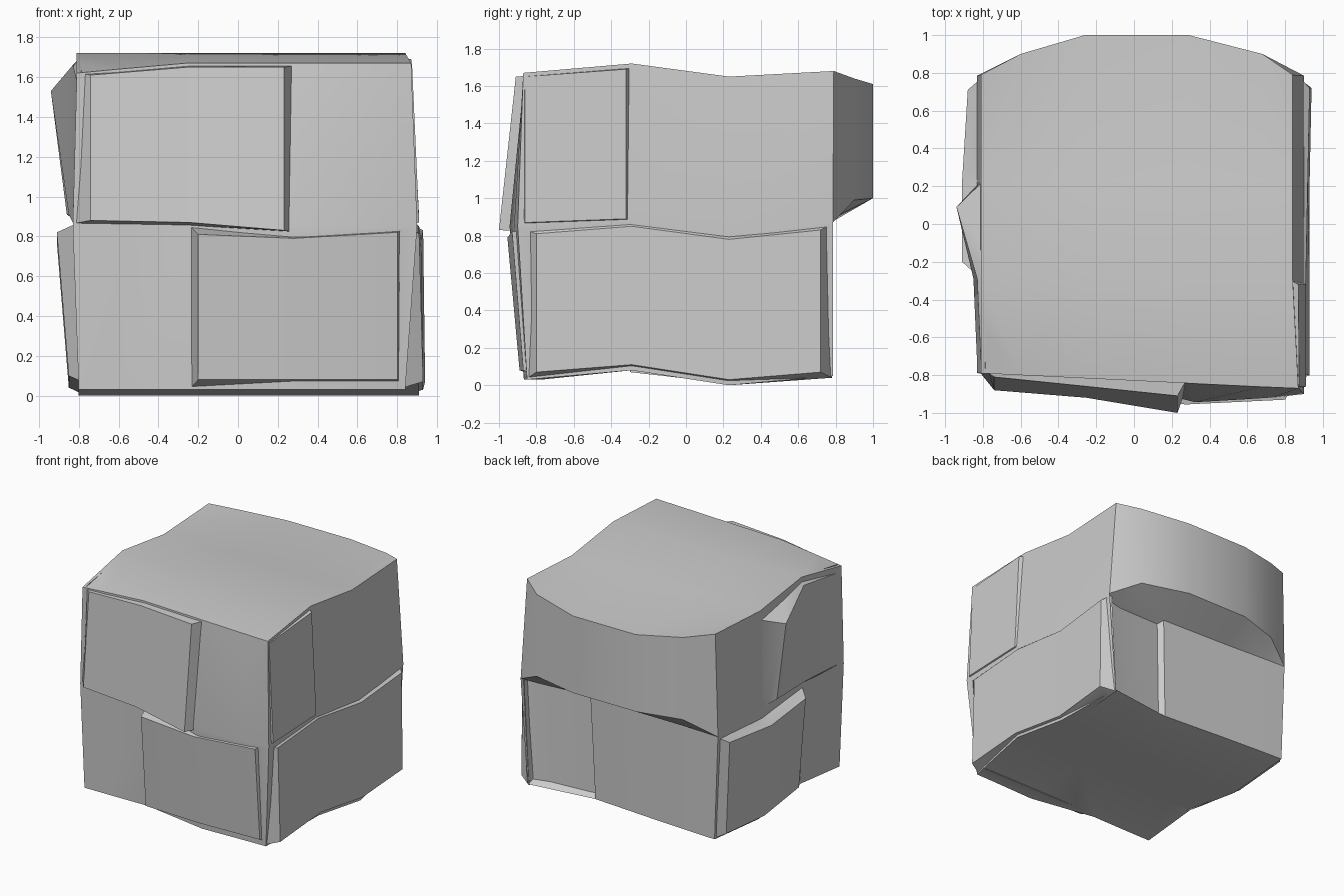
import bpy, bmesh
from math import radians

if "Cube" in bpy.data.objects:
    bpy.data.objects.remove(bpy.data.objects["Cube"])


def activate(ob):
    bpy.ops.object.select_all(action='DESELECT')
    ob.select_set(True)
    bpy.context.view_layer.objects.active = ob


def finish(name, bm):
    bmesh.ops.recalc_face_normals(bm, faces=bm.faces)
    me = bpy.data.meshes.new(name)
    bm.to_mesh(me)
    bm.free()
    ob = bpy.data.objects.new(name, me)
    bpy.context.collection.objects.link(ob)
    return ob


# Core: two wavy courses on a plan of 5 x 3 cells
XS = (0, 0.127, 1 / 3, 2 / 3, 0.903, 1)
N = len(XS) - 1
YMID = (-0.29, 0.23)
# Upper back stone bows out: (y, z top, z bottom) per column
ARC = ((.79, 1.68, .87), (.90, 1.64, .99), (1.0, 1.61, 1.0),
       (1.0, 1.61, 1.0), (.90, 1.64, .99), (.79, 1.68, .87))
# Offsets of the front and back edges per column, for each layer
FRONT_WAVE = ((0, .01, .03, -.04, -.01, 0), (0, .01, .03, -.08, -.03, 0), (0,) * 6)
BACK_WAVE = ((0, -.01, -.03, -.07, -.02, 0), (0, -.01, -.03, -.05, -.03, 0), (0,) * 6)
# (x left, x right, front y at left, front y at right, heights along y)
LAYERS = (
    (-0.80, 0.84, -0.78, -0.85, (0.03, 0.08, 0.0, 0.05)),
    (-0.83, 0.90, -0.79, -0.90, (0.85, 0.88, 0.80, 0.87)),
    (-0.81, 0.84, -0.79, -0.87, (1.67, 1.72, 1.65, 1.68)),
)

bm = bmesh.new()
grid = {}
for k, (xl, xr, fl, fr, zs) in enumerate(LAYERS):
    for i, t in enumerate(XS):
        ys = [fl + (fr - fl) * t + FRONT_WAVE[k][i], *YMID, 0.785 + BACK_WAVE[k][i]]
        for j in range(4):
            if k == 1 and 0 < i < N and 0 < j < 3:
                continue  # no vertices inside the block
            x, y, z = xl + (xr - xl) * t, ys[j], zs[j]
            if k == 0 and i == N and j in (1, 2):
                x += 0.07
            if k == 2 and j == 3:
                y, z = ARC[i][:2]
            if k == 2 and j == 0:
                z -= (0.05, 0.03, 0, 0, 0, 0)[i]
                x += 0.03 if i == N else 0
            grid[i, j, k] = bm.verts.new((x, y, z))
# Lower edge of the bowed back stone; it meets the wall at the corners
for i in range(N + 1):
    grid[i, 3, 'arc'] = grid[i, 3, 1] if i in (0, N) else bm.verts.new(
        (grid[i, 3, 2].co.x, ARC[i][0], ARC[i][2]))


def face(*keys):
    return bm.faces.new(list(dict.fromkeys(grid[q] for q in keys)))


recess = []
for a in range(N):
    for k in (0, 2):
        for b in range(3):
            face((a, b, k), (a + 1, b, k), (a + 1, b + 1, k), (a, b + 1, k))
    for s, lo, hi in ((0, 0, 1), (0, 1, 2), (3, 0, 1), (3, 1, 'arc'), (3, 'arc', 2)):
        f = face((a, s, lo), (a + 1, s, lo), (a + 1, s, hi), (a, s, hi))
        if s == 3 and lo == 0 and a >= 3:
            recess.append(f)
for b in range(3):
    for k in (0, 1):
        for s in (0, N):
            face((s, b, k), (s, b + 1, k), (s, b + 1, k + 1), (s, b, k + 1))
# Recessed stone on the lower back
bmesh.ops.recalc_face_normals(bm, faces=bm.faces)
bmesh.ops.inset_region(bm, faces=recess, thickness=0.035, depth=-0.045)
block = finish("stone_block", bm)

# Raised stones: slabs standing proud of a side with sloped borders
SIDES = {
    "front": lambda u, d, z: (u, -d, z),
    "right": lambda u, d, z: (d, u, z),
    "left": lambda u, d, z: (-d, u, z),
}


def slab(name, side, stations, start, end, base_lo, base_hi, m_lo=0.03, m_hi=0.03):
    """stations: (u, depth low, z low, depth high, z high);
    start, end: border u at the low and the high edge"""
    bm = bmesh.new()
    place = SIDES[side]
    rows = []
    for i, (u, dl, zl, dh, zh) in enumerate(stations):
        lo, hi = start if i == 0 else end if i == len(stations) - 1 else (u, u)
        pts = ((lo, base_lo, zl - m_lo), (u, dl, zl),
               (u, dh, zh), (hi, base_hi, zh + m_hi))
        rows.append([bm.verts.new(place(*p)) for p in pts])
    for r, s in zip(rows, rows[1:]):
        for k in range(4):
            m = (k + 1) % 4
            bm.faces.new((r[k], s[k], s[m], r[m]))
    bm.faces.new(rows[0])
    bm.faces.new(rows[-1])
    ob = finish(name, bm)
    # Merge into the block so that no hidden faces stay inside
    mod = block.modifiers.new(name, 'BOOLEAN')
    mod.operation, mod.solver, mod.object = 'UNION', 'EXACT', ob
    activate(block)
    bpy.ops.object.modifier_apply(modifier=mod.name)
    bpy.data.objects.remove(ob)


slab("front_upper_stone", "front",
     [(-0.74, .88, .88, .81, 1.61), (-0.25, .92, .87, .86, 1.65),
      (0.23, 1.0, .83, .91, 1.65)], (-.82, -.80), (.31, .31), 0.78, 0.77, .015, .01)
slab("front_lower_stone", "front",
     [(-0.20, .87, .08, .93, .81), (0.28, .89, .08, .955, .79),
      (0.80, .87, .08, .93, .82)], (-.24, -.24), (.845, .885), 0.75, 0.78, .045, .04)
slab("right_upper_stone", "right",
     [(-0.86, .91, .87, .875, 1.65), (-0.32, .91, .89, .87, 1.69)],
     (-.885, -.86), (-.28, -.28), 0.85, 0.80, .02, .01)
slab("right_lower_stone", "right",
     [(-0.80, .93, .07, .91, .81), (-0.29, .93, .11, .91, .85),
      (0.23, .93, .03, .92, .78), (0.72, .94, .07, .93, .83)],
     (-.845, -.89), (.78, .78), 0.83, 0.875)
slab("left_lower_stone", "left",
     [(-0.20, .85, .10, .91, .82), (0.23, .85, .04, .91, .77),
      (0.71, .85, .08, .88, .81)], (-.30, -.30), (.78, .78), 0.785, 0.80, .03, .05)
slab("left_upper_stone", "left",
     [(-0.75, .83, .87, .81, 1.58), (-0.29, .85, .91, .83, 1.66),
      (0.09, .86, .91, .94, 1.53)], (-.775, -.775), (.24, .24), 0.80, 0.785, .04, .05)

activate(block)
bpy.ops.object.shade_smooth_by_angle(angle=radians(35))
